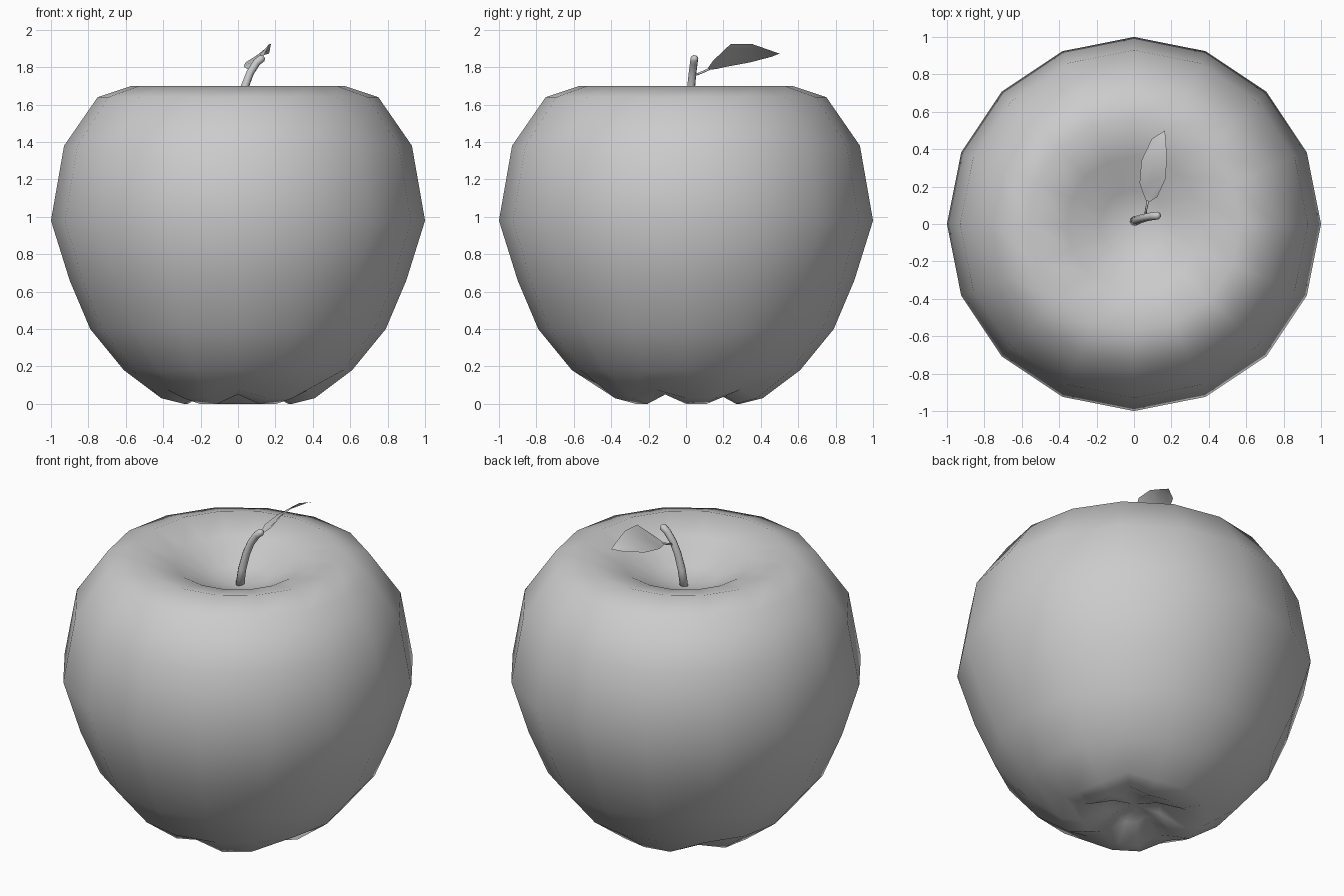
import bpy, bmesh, math
from mathutils import Vector

if "Cube" in bpy.data.objects:
    bpy.data.objects.remove(bpy.data.objects["Cube"])


def make_object(name, bm, angle=None):
    bmesh.ops.recalc_face_normals(bm, faces=bm.faces)
    mesh = bpy.data.meshes.new(name)
    bm.to_mesh(mesh)
    bm.free()
    for p in mesh.polygons:
        p.use_smooth = True
    ob = bpy.data.objects.new(name, mesh)
    bpy.context.collection.objects.link(ob)
    return ob


def bridge(bm, rings):
    for a, b in zip(rings, rings[1:]):
        n = len(a)
        for i in range(n):
            j = (i + 1) % n
            bm.faces.new((a[i], a[j], b[j], b[i]))


def cap(bm, ring, centre):
    c = bm.verts.new(centre)
    for i in range(len(ring)):
        bm.faces.new((ring[i], ring[(i + 1) % len(ring)], c))


# Apple body: 16-sided lathe, five notches round the underside
SIDES = 16
NOTCHES = {2, 6, 9, 12, 15}
profile = [  # radius, height, extra height at a notch
    (0.15, 0.07, 0.03), (0.29, 0.0, 0.05), (0.41, 0.03, 0.045),
    (0.61, 0.18, 0), (0.79, 0.40, 0), (0.90, 0.66, 0), (1.0, 0.98, 0),
    (0.93, 1.38, 0), (0.75, 1.64, 0), (0.57, 1.70, 0),
    (0.36, 1.64, 0), (0.18, 1.54, 0)]
bm = bmesh.new()
rings = []
for r, z, lift in profile:
    ring = []
    for i in range(SIDES):
        a = math.tau * i / SIDES
        dz = lift if i in NOTCHES else 0
        ring.append(bm.verts.new((r * math.cos(a), r * math.sin(a), z + dz)))
    rings.append(ring)
bridge(bm, rings)
cap(bm, rings[0], (0, 0, 0.10))
cap(bm, rings[-1], (0, 0, 1.50))
make_object("apple_body", bm)


def tube(name, points, radii, sides=8):
    """Round tube through points, closed at both ends."""
    pts = [Vector(p) for p in points]
    bm = bmesh.new()
    rings = []
    for k, p in enumerate(pts):
        d = (pts[min(k + 1, len(pts) - 1)] - pts[max(k - 1, 0)]).normalized()
        u = d.cross(Vector((0.3, -1, 0.1))).normalized()
        v = d.cross(u)
        rings.append([bm.verts.new(p + radii[k] * (u * math.cos(math.tau * i / sides)
                                                   + v * math.sin(math.tau * i / sides)))
                      for i in range(sides)])
    bridge(bm, rings)
    cap(bm, rings[0], pts[0])
    cap(bm, rings[-1], pts[-1])
    return make_object(name, bm)


# Stem and leaf stalk
tube("stem", [(0, 0.015, 1.48), (0.015, 0.02, 1.60), (0.038, 0.028, 1.70),
              (0.065, 0.035, 1.77), (0.10, 0.042, 1.825), (0.128, 0.045, 1.848),
              (0.138, 0.046, 1.855)],
     [0.025, 0.024, 0.022, 0.021, 0.021, 0.021, 0.011])
tube("leaf_stalk", [(0.06, 0.04, 1.755), (0.065, 0.08, 1.77), (0.075, 0.125, 1.79)],
     [0.006] * 3, 6)

# Leaf blade: left edge, midrib, right edge between base and tip
rows = [
    [(0.05, 0.16, 1.79), (0.085, 0.15, 1.80), (0.125, 0.145, 1.835)],
    [(0.03, 0.22, 1.803), (0.098, 0.23, 1.845), (0.168, 0.24, 1.925)],
    [(0.04, 0.34, 1.825), (0.108, 0.345, 1.868), (0.176, 0.35, 1.925)],
    [(0.095, 0.455, 1.855), (0.135, 0.45, 1.875), (0.17, 0.45, 1.89)]]
bm = bmesh.new()
grid = [[bm.verts.new(p) for p in row] for row in rows]
base = bm.verts.new((0.07, 0.11, 1.785))
tip = bm.verts.new((0.165, 0.50, 1.872))
for i in range(2):
    bm.faces.new((base, grid[0][i + 1], grid[0][i]))
    for a, b in zip(grid, grid[1:]):
        bm.faces.new((a[i], a[i + 1], b[i + 1], b[i]))
    bm.faces.new((grid[-1][i], grid[-1][i + 1], tip))
make_object("leaf", bm)
